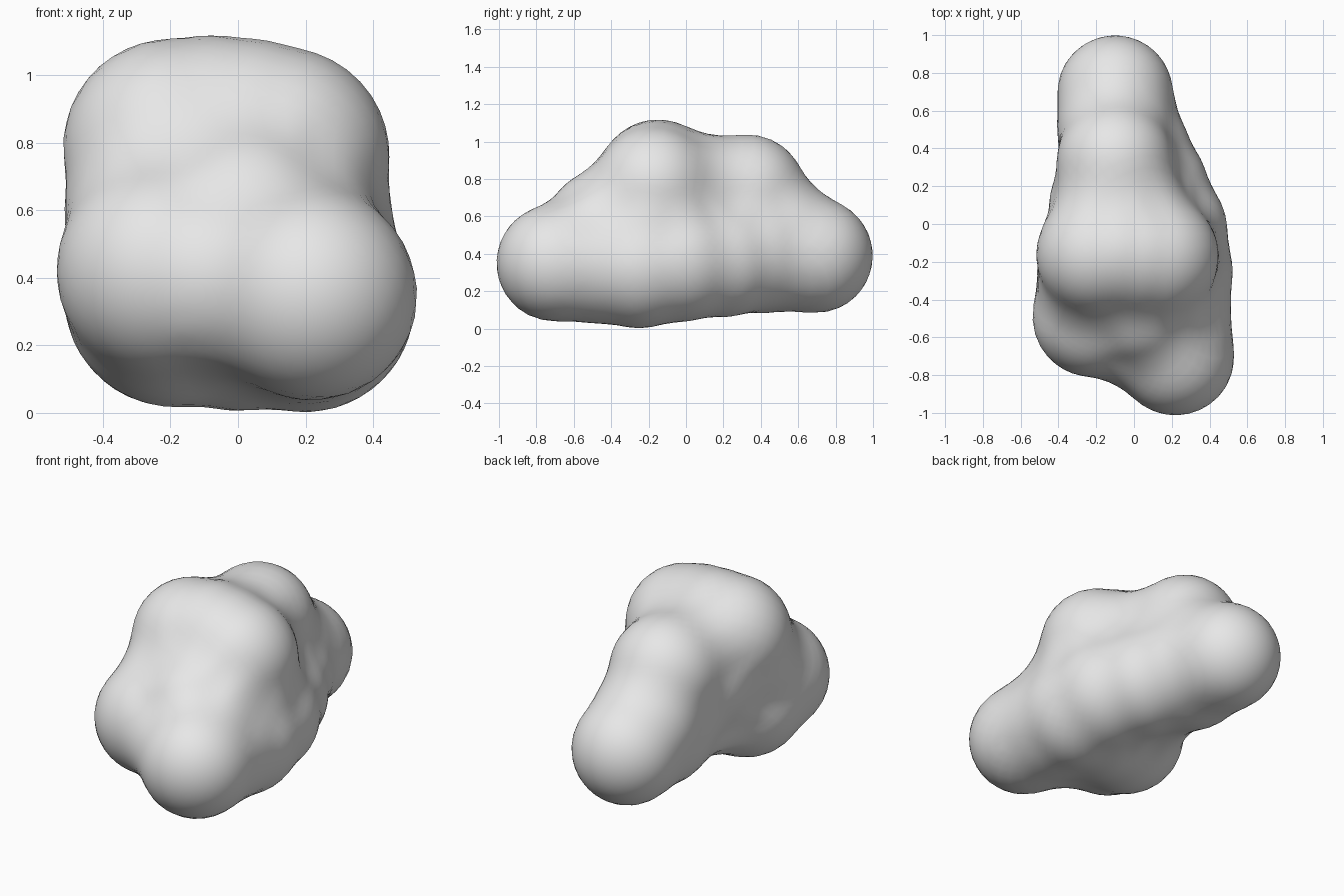
import bpy
import bmesh
import math
from mathutils import Vector
from mathutils.kdtree import KDTree

cube = bpy.data.objects.get("Cube")
if cube:
    bpy.data.objects.remove(cube, do_unlink=True)

# Lobes of the body: centre and radius
LOBES = [
    ((-0.10, 0.69, 0.39), 0.31),   # back tip
    ((-0.10, 0.52, 0.49), 0.31),   # back slope
    ((-0.09, 0.40, 0.39), 0.31),   # back neck
    ((-0.01, 0.38, 0.40), 0.31),   # back neck left
    ((-0.10, 0.33, 0.73), 0.31),   # upper back
    ((-0.14, 0.10, 0.60), 0.31),   # right side
    ((-0.20, -0.16, 0.79), 0.32),  # crown right
    ((-0.08, -0.15, 0.80), 0.32),  # crown middle
    ((0.03, -0.16, 0.79), 0.32),   # crown middle left
    ((0.13, -0.17, 0.765), 0.32),  # crown left
    ((0.15, -0.20, 0.56), 0.31),   # left side
    ((-0.20, -0.25, 0.60), 0.315), # right shoulder
    ((0.22, -0.70, 0.35), 0.315),  # front tip
    ((0.20, -0.47, 0.34), 0.315),  # front neck
    ((-0.22, -0.49, 0.42), 0.32),  # front shoulder
    ((0.03, -0.44, 0.54), 0.31),   # front bridge
    ((0.20, -0.25, 0.325), 0.325), # belly left
    ((0.00, -0.26, 0.33), 0.325),  # belly middle
    ((-0.19, -0.30, 0.34), 0.325), # belly right
    ((0.17, -0.03, 0.36), 0.325),  # flank
    ((0.08, 0.20, 0.37), 0.31),    # flank back
]
LOBES = [(Vector(c), r) for c, r in LOBES]
CORE = Vector((-0.02, -0.05, 0.46))
BALL = 0.42  # radius of the ball that rolls over the lobes to fill the creases


def sphere_directions(subdivisions):
    """Icosphere whose directions crowd towards the long axis."""
    bm = bmesh.new()
    bmesh.ops.create_icosphere(bm, subdivisions=subdivisions, radius=1)
    for v in bm.verts:
        v.co = Vector((v.co.x, v.co.y * 1.6, v.co.z)).normalized()
    return bm


def reach(direction):
    """Farthest point of the swollen lobes along one direction from the core."""
    best = 0
    for c, r in LOBES:
        along = (c - CORE).dot(direction)
        inside = (r + BALL) ** 2 - (c - CORE).length_squared + along ** 2
        if inside > 0:
            best = max(best, along + math.sqrt(inside))
    return best


# Places where the centre of the rolling ball can be
shell = sphere_directions(6)
ball_centres = KDTree(len(shell.verts))
for i, v in enumerate(shell.verts):
    ball_centres.insert(CORE + v.co * reach(v.co), i)
ball_centres.balance()
shell.free()

# Skin that the ball touches from outside
bm = sphere_directions(5)
for v in bm.verts:
    direction = v.co.copy()
    t = reach(direction)
    for _ in range(60):
        gap = BALL - ball_centres.find(CORE + direction * t)[2]
        if gap < 0.0005:
            break
        t -= gap
    v.co = CORE + direction * t
bmesh.ops.smooth_vert(bm, verts=bm.verts, factor=0.5,
                      use_axis_x=True, use_axis_y=True, use_axis_z=True)
for f in bm.faces:
    f.smooth = True

mesh = bpy.data.meshes.new("lumpy_body")
bm.to_mesh(mesh)
bm.free()
body = bpy.data.objects.new("lumpy_body", mesh)
bpy.context.collection.objects.link(body)

# Plain grey
grey = bpy.data.materials.new("light_grey")
grey.use_nodes = True
colour = (0.8, 0.8, 0.8, 1)
grey.diffuse_color = colour
grey.node_tree.nodes["Principled BSDF"].inputs["Base Color"].default_value = colour
mesh.materials.append(grey)
